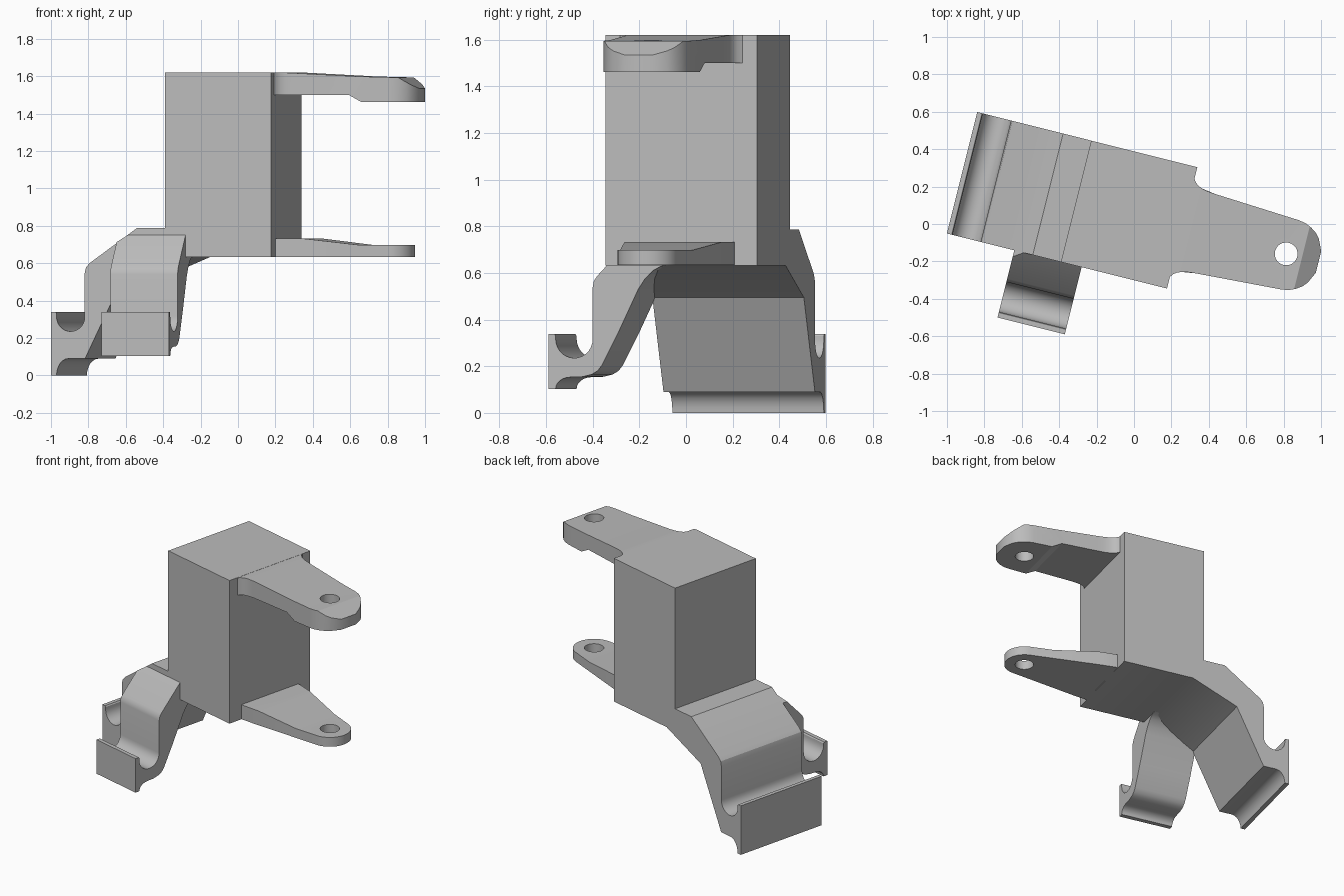
import bpy, bmesh
from math import sin, cos, pi, radians
from mathutils import Matrix, Vector

cube = bpy.data.objects.get("Cube")
if cube:
    bpy.data.objects.remove(cube, do_unlink=True)

grey = bpy.data.materials.new("plain grey")
grey.use_nodes = True
GREY = (0.5, 0.5, 0.5, 1)
grey.diffuse_color = GREY
grey.node_tree.nodes["Principled BSDF"].inputs["Base Color"].default_value = GREY

TURN = Matrix.Rotation(radians(-14.04), 4, 'Z')
FRONT, BACK = -0.292, 0.377
MID = (FRONT + BACK) / 2
PLANES = {
    "xz": lambda a, b, c: (a, c, b),
    "yz": lambda a, b, c: (c, a, b),
    "xy": lambda a, b, c: (a, b, c),
}


def prism(name, points, plane, lo, hi):
    """Extrude a closed profile drawn in a plane from lo to hi."""
    bm = bmesh.new()
    place = PLANES[plane]
    face = bm.faces.new([bm.verts.new(place(a, b, lo)) for a, b in points])
    new = bmesh.ops.extrude_face_region(bm, geom=[face])["geom"]
    bmesh.ops.translate(bm, vec=Vector(place(0, 0, hi - lo)),
                        verts=[g for g in new if isinstance(g, bmesh.types.BMVert)])
    bmesh.ops.recalc_face_normals(bm, faces=bm.faces)
    mesh = bpy.data.meshes.new(name)
    bm.to_mesh(mesh)
    bm.free()
    mesh.materials.append(grey)
    obj = bpy.data.objects.new(name, mesh)
    bpy.context.collection.objects.link(obj)
    return obj


def cut(obj, cutter, operation):
    """Bake a boolean and throw the cutter away."""
    mod = obj.modifiers.new("cut", 'BOOLEAN')
    mod.object, mod.operation, mod.solver = cutter, operation, 'EXACT'
    graph = bpy.context.evaluated_depsgraph_get()
    baked = bpy.data.meshes.new_from_object(obj.evaluated_get(graph))
    obj.modifiers.clear()
    obj.data = baked
    bpy.data.objects.remove(cutter, do_unlink=True)


def arc(cx, cz, r, start, end, steps=14, rz=None):
    rz = rz or r
    return [(cx + r * cos(radians(start + (end - start) * i / steps)),
             cz + rz * sin(radians(start + (end - start) * i / steps)))
            for i in range(steps + 1)]


def hook(inner, outer, lip, base, shelf):
    """Clip end of an arm: round channel, upright lip and hollow underside."""
    r = (lip - inner) / -2
    channel = arc((inner + lip) / 2, 0.235 + r, r, 0, -180)
    under = arc(lip + 0.065, base, 0.065, 180, 90, 6, shelf - base)
    return (channel + [(lip, 0.33), (lip - 0.005, 0.338), (outer, 0.338), (outer, base)]
            + under)


# Block with the side arm, one continuous section
side_section = [(0.255, 0.632), (0.255, 1.62), (-0.33, 1.62), (-0.33, 0.787),
                (-0.485, 0.787), (-0.745, 0.6), (-0.765, 0.577), (-0.772, 0.545)]
side_section += hook(-0.772, -0.958, -0.927, 0, 0.09)
side_section += [(-0.77, 0.09), (-0.574, 0.495), (-0.25, 0.632)]
body = prism("block_with_side_arm", side_section, "xz", FRONT, BACK)

# Front arm, its top corner trimmed by the slope of the side arm
arm_section = [(-0.1, 0.75), (FRONT, 0.75), (-0.448, 0.585), (-0.461, 0.565), (-0.466, 0.54)]
arm_section += hook(-0.466, -0.662, -0.63, 0.103, 0.153)
arm_section += [(-0.51, 0.155), (-0.47, 0.165), (-0.445, 0.18), (-0.425, 0.205),
                (-0.353, 0.345), (-0.265, 0.53), (-0.235, 0.575), (-0.2, 0.61),
                (-0.165, 0.628), (-0.1, 0.636)]
arm = prism("front_arm", arm_section, "yz", -0.587, -0.216)
bm = bmesh.new()
bm.from_mesh(arm.data)
normal = Vector((-0.187, 0, 0.26))
res = bmesh.ops.bisect_plane(bm, geom=bm.verts[:] + bm.edges[:] + bm.faces[:],
                             plane_co=(-0.485, 0, 0.786), plane_no=normal, clear_outer=True)
bmesh.ops.holes_fill(bm, edges=[e for e in bm.edges if e.is_boundary])
bmesh.ops.recalc_face_normals(bm, faces=bm.faces)
bm.to_mesh(arm.data)
bm.free()


def tab(name, halves, section):
    """Mirrored plan outline shaped by a side section, with a pin hole."""
    plan = [(x, MID - h) for x, h in halves] + [(x, MID + h) for x, h in reversed(halves)]
    obj = prism(name, plan, "xy", 0.5, 1.8)
    cut(obj, prism("section_cutter", section, "xz", -1, 1), 'INTERSECT')
    ring = arc(0.828, MID, 0.061, 0, 360, 32)[:-1]
    cut(obj, prism("hole_cutter", ring, "xy", 0.4, 1.9), 'DIFFERENCE')
    return obj


# Upper tab with flared root and bevelled tip
upper = tab("upper_tab",
            [(0.2, 0.27), (0.255, 0.27), (0.268, 0.252), (0.285, 0.239), (0.31, 0.229),
             (0.345, 0.222), (0.39, 0.218), (0.85, 0.191), (0.89, 0.184), (0.925, 0.168),
             (0.955, 0.147), (0.978, 0.12), (1.006, 0.06)],
            [(0.22, 1.619), (0.3, 1.619), (0.71, 1.598), (0.915, 1.593), (1.02, 1.524),
             (1.02, 1.461), (0.72, 1.461), (0.65, 1.5), (0.22, 1.5)])

# Lower tab with tapered plan, thicker at the root
tip = [(0.828 + 0.133 * sin(a), 0.133 * cos(a))
       for a in (radians(12 + 75 * i / 8) for i in range(9))]
lower = tab("lower_tab", [(0.2, 0.237), (0.27, 0.235), (0.36, 0.222)] + tip,
            [(0.22, 0.733), (0.39, 0.733), (0.69, 0.698), (1.1, 0.698),
             (1.1, 0.634), (0.22, 0.634)])

# Turn the whole bracket and shade the curved faces
for obj in (body, arm, upper, lower):
    obj.data.transform(TURN)
    bpy.ops.object.select_all(action='DESELECT')
    obj.select_set(True)
    bpy.context.view_layer.objects.active = obj
    bpy.ops.object.shade_smooth_by_angle(angle=radians(28))
